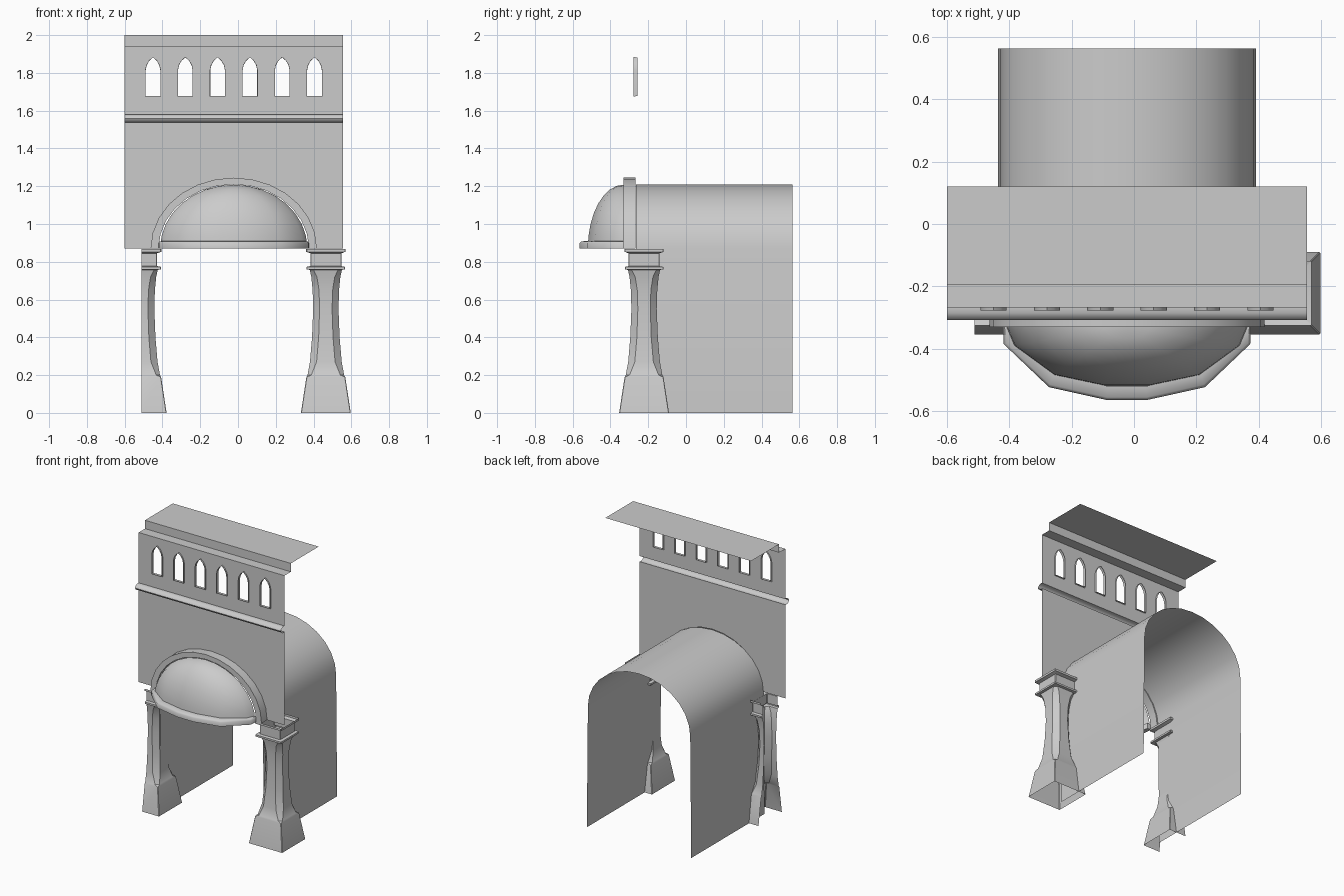
import bpy, bmesh
from math import sin, cos, pi, radians

if "Cube" in bpy.data.objects:
    bpy.data.objects.remove(bpy.data.objects["Cube"])

CX = -0.0225   # axis of the arch and vault


def finish(name, bm, angle=35):
    bmesh.ops.remove_doubles(bm, verts=bm.verts, dist=1e-4)
    bmesh.ops.recalc_face_normals(bm, faces=bm.faces)
    me = bpy.data.meshes.new(name)
    bm.to_mesh(me)
    bm.free()
    ob = bpy.data.objects.new(name, me)
    bpy.context.collection.objects.link(ob)
    bpy.ops.object.select_all(action='DESELECT')
    ob.select_set(True)
    bpy.context.view_layer.objects.active = ob
    bpy.ops.object.shade_smooth_by_angle(angle=radians(angle))
    return ob


def loft(name, rings, closed=False, caps=False, angle=35):
    """Skin a sequence of equally long point rings."""
    bm = bmesh.new()
    vs = [[bm.verts.new(p) for p in r] for r in rings]
    n = len(rings[0])
    for a, b in zip(vs, vs[1:]):
        for i in range(n if closed else n - 1):
            j = (i + 1) % n
            bm.faces.new((a[i], a[j], b[j], b[i]))
    if caps:
        bm.faces.new(vs[0])
        bm.faces.new(vs[-1])
    return finish(name, bm, angle)


def flat_wall(name, loops, y):
    """Fill an outline with holes, given as x,z loops."""
    bm = bmesh.new()
    for lp in loops:
        vs = [bm.verts.new((x, y, z)) for x, z in lp]
        for i in range(len(vs)):
            bm.edges.new((vs[i], vs[(i + 1) % len(vs)]))
    bmesh.ops.triangle_fill(bm, use_beauty=True, use_dissolve=False,
                            edges=bm.edges[:], normal=(0, -1, 0))
    return finish(name, bm)


def arch(a, b, n=14, z0=0.87):
    return [(CX - a * cos(pi * i / n), z0 + b * sin(pi * i / n)) for i in range(n + 1)]


X0, X1, WY = -0.6, 0.555, -0.267

# lower wall with arched opening
flat_wall("lower_wall", [[(X0, 0.87)] + arch(0.415, 0.355) +
                         [(X1, 0.87), (X1, 1.54), (X0, 1.54)]], WY)

# upper wall with six pointed windows, each with a shallow frame
win = [(-0.042, 1.675), (0.042, 1.675), (0.042, 1.815), (0.036, 1.842), (0.022, 1.866),
       (0, 1.885), (-0.022, 1.866), (-0.036, 1.842), (-0.042, 1.815)]
windows = [[(-0.45 + 0.171 * k + x, z) for x, z in win] for k in range(6)]
flat_wall("upper_wall", [[(X0, 1.58), (X1, 1.58), (X1, 1.94), (X0, 1.94)]] + windows, WY)
for lp in windows:
    mx = sum(p[0] for p in lp) / len(lp)
    inner = [(mx + (x - mx) * 0.92, 1.78 + (z - 1.78) * 0.97) for x, z in lp]
    loft("window_frame", [[(x, y, z) for x, z in l] for l, y in
                          ((lp, WY), (lp, -0.277), (inner, -0.277), (inner, -0.258))], closed=True)

# string course and stepped roof edge, profiles swept along x
def along_x(name, prof):
    loft(name, [[(x, y, z) for y, z in prof] for x in (X0, X1)])

along_x("string_course", [(WY, 1.58), (-0.285, 1.58), (-0.302, 1.57), (-0.308, 1.558),
                          (-0.302, 1.546), (-0.288, 1.538), (WY, 1.538)])
along_x("roof_ledge", [(WY, 1.94), (-0.195, 1.94), (-0.195, 2.0), (0.12, 2.0)])

# arch moulding in front of the wall
outer, inner = arch(0.44, 0.375), arch(0.398, 0.34)
loft("arch_moulding", [[(o[0], -0.267, o[1]), (o[0], -0.33, o[1]),
                        (i[0], -0.33, i[1]), (i[0], -0.267, i[1])]
                       for o, i in zip(outer, inner)], closed=True, caps=True)

# vaulted passage behind, open at both ends
tunnel = [(CX - 0.413, 0)] + arch(0.405, 0.338) + [(CX + 0.413, 0)]
loft("vault", [[(x, y, z) for x, z in tunnel] for y in (-0.265, 0.563)])

# hood: quarter dome raised from the plan outline
half = [(0.39, 0), (0.365, -0.06), (0.235, -0.155), (0.07, -0.19)]
plan = half + [(-x, y) for x, y in reversed(half)]
loft("hood", [[(CX + x * cos(t), -0.33 + y * cos(t), 0.87 + 0.338 * sin(t)) for x, y in plan]
              for t in [pi / 2 * k / 8 for k in range(9)]], angle=50)

# rim round the foot of the hood
rim_half = [(0.398, 0, 0.37), (0.395, -0.055, 0.36), (0.25, -0.193, 0.235), (0.065, -0.234, 0.065)]
rin = [(0.37, 0), (0.36, -0.04), (0.235, -0.15), (0.06, -0.19)]
rims = [((o[0], o[1]), i) for o, i in zip(rim_half, rin)]
rims += [((-o[0], o[1]), (-i[0], i[1])) for o, i in reversed(rims)]


def rim_section(o, i):
    def mix(f, z):
        return (CX + i[0] + (o[0] - i[0]) * f, -0.33 + i[1] + (o[1] - i[1]) * f, z)
    return [mix(0, 0.87), mix(1, 0.87), mix(1, 0.898), mix(0.8, 0.908), mix(0, 0.91)]

loft("hood_rim", [rim_section(o, i) for o, i in rims], closed=True, caps=True, angle=50)

# columns: (z, half width, corner chamfer)
sections = [(0, 0.132, 0.003), (0.19, 0.103, 0.003), (0.20, 0.097, 0.02), (0.27, 0.084, 0.035),
            (0.40, 0.073, 0.035), (0.55, 0.067, 0.034), (0.65, 0.070, 0.034), (0.72, 0.077, 0.03),
            (0.757, 0.085, 0.02), (0.76, 0.102, 0.003), (0.773, 0.102, 0.003),
            (0.777, 0.082, 0.003), (0.845, 0.082, 0.003), (0.853, 0.104, 0.003), (0.868, 0.104, 0.003)]


def column(name, cx):
    rings = []
    for z, w, c in sections:
        k = w - c
        rings.append([(cx + x, -0.222 + y, z) for x, y in
                      ((w, -k), (w, k), (k, w), (-k, w), (-w, k), (-w, -k), (-k, -w), (k, -w))])
    return loft(name, rings, closed=True, angle=30)

column("right_column", 0.465)

# left column is cut in half at the outer side
left = column("left_half_column", -0.51)
bm = bmesh.new()
bm.from_mesh(left.data)
bmesh.ops.bisect_plane(bm, geom=bm.verts[:] + bm.edges[:] + bm.faces[:],
                       plane_co=(-0.511, 0, 0), plane_no=(-1, 0, 0), clear_outer=True)
bm.to_mesh(left.data)
bm.free()
